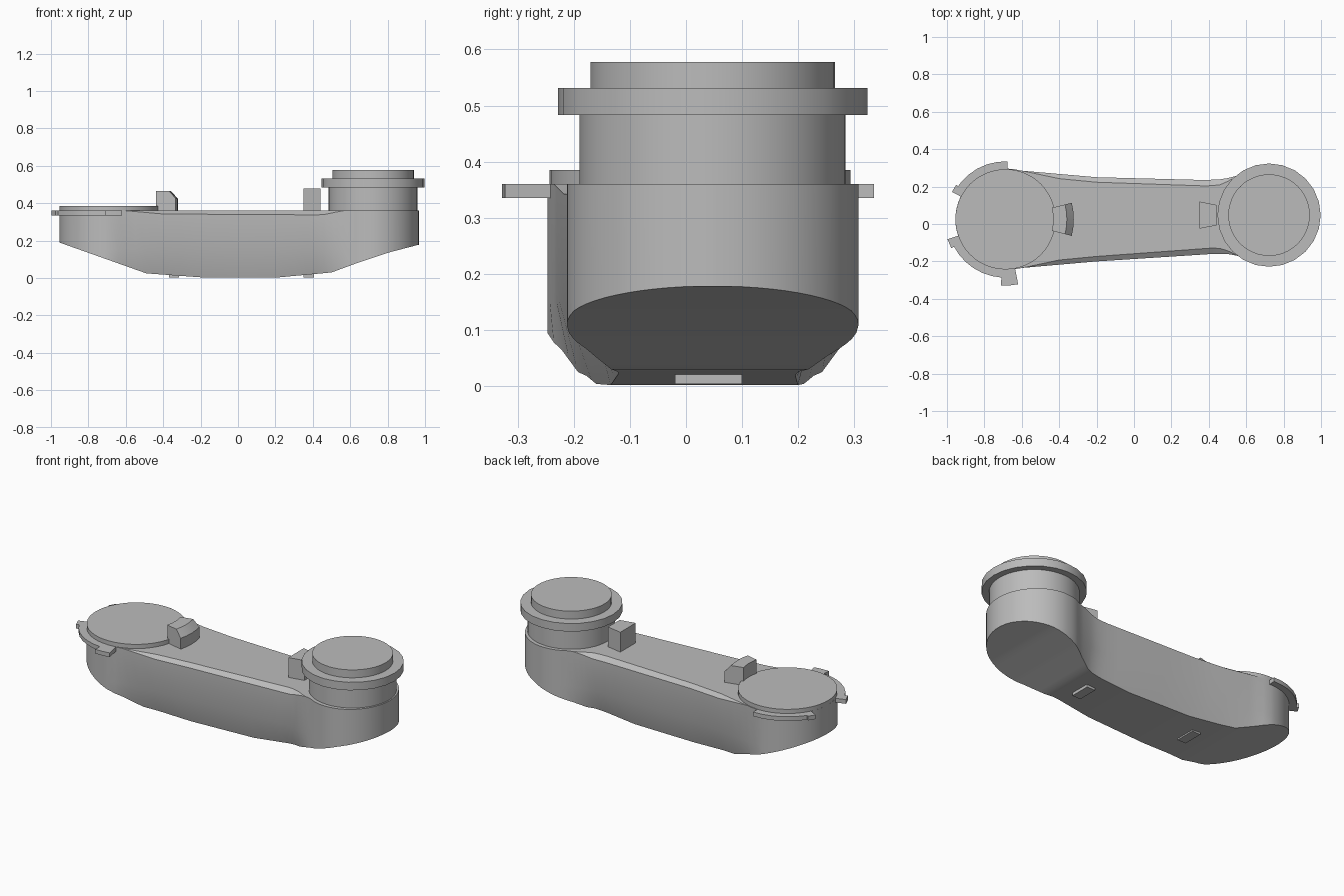
import bpy, bmesh, math

cube = bpy.data.objects.get("Cube")
if cube:
    bpy.data.objects.remove(cube)

grey = bpy.data.materials.new("plain_grey")
grey.use_nodes = True
grey.diffuse_color = (0.5, 0.5, 0.5, 1)
grey.node_tree.nodes["Principled BSDF"].inputs["Base Color"].default_value = (0.5, 0.5, 0.5, 1)

LEFT, LEFT_R = (-0.687, 0.025), 0.268      # centre and radius of the wide end
RIGHT, RIGHT_R = (0.722, 0.0475), 0.245    # centre and radius of the raised end


def finish(name, bm):
    bmesh.ops.remove_doubles(bm, verts=bm.verts, dist=0.0005)
    bmesh.ops.recalc_face_normals(bm, faces=bm.faces)
    mesh = bpy.data.meshes.new(name)
    bm.to_mesh(mesh)
    bm.free()
    obj = bpy.data.objects.new(name, mesh)
    bpy.context.collection.objects.link(obj)
    mesh.materials.append(grey)
    bpy.ops.object.select_all(action="DESELECT")
    obj.select_set(True)
    bpy.context.view_layer.objects.active = obj
    bpy.ops.object.shade_smooth_by_angle(angle=math.radians(30))
    return obj


def loft(name, rings):
    """Join equal rings of points and cap both ends."""
    bm = bmesh.new()
    rows = [[bm.verts.new(p) for p in ring] for ring in rings]
    n = len(rows[0])
    for a, b in zip(rows, rows[1:]):
        for i in range(n):
            bm.faces.new((a[i], a[(i + 1) % n], b[(i + 1) % n], b[i]))
    bm.faces.new(rows[0][::-1])
    bm.faces.new(rows[-1])
    return finish(name, bm)


def disc(name, centre, radius, low, high, sides):
    turn = [2 * math.pi * i / sides for i in range(sides)]
    return loft(name, [[(centre[0] + radius * math.cos(t), centre[1] + radius * math.sin(t), z)
                        for t in turn] for z in (low, high)])


def sector(name, centre, profile, start, end, steps):
    """Sweep a (radius, height) profile between two angles in degrees."""
    rings = []
    for i in range(steps + 1):
        t = math.radians(start + (end - start) * i / steps)
        rings.append([(centre[0] + r * math.cos(t), centre[1] + r * math.sin(t), z)
                      for r, z in profile])
    return loft(name, rings)


def lerp(points, x):
    if x <= points[0][0]:
        return points[0][1]
    for (x0, y0), (x1, y1) in zip(points, points[1:]):
        if x <= x1:
            return y0 + (y1 - y0) * (x - x0) / (x1 - x0)
    return points[-1][1]


# Body: cross-sections along x, round at the ends with a narrower bridge between
front_edge = [(-0.6, -0.235), (-0.2, -0.2), (0.42, -0.16), (0.5, -0.16), (0.58, -0.175)]
back_edge = [(-0.6, 0.285), (-0.2, 0.25), (0.38, 0.235), (0.48, 0.24), (0.58, 0.265)]
underside = [(-0.955, 0.19), (-0.49, 0.025), (-0.2, 0.004), (0.2, 0.002),
             (0.5, 0.03), (0.65, 0.085), (0.8, 0.135), (0.965, 0.178)]
taper = [(-0.68, 0), (-0.45, 0.04), (0.45, 0.04), (0.6, 0)]
shoulder = [(-0.6, 0), (-0.4, 0.025), (0.45, 0.032), (0.56, 0)]


def half_width(x, centre, rx, ry):
    return ry * math.sqrt(max(0, 1 - ((x - centre[0]) / rx) ** 2))


def section(x):
    wide_l = half_width(x, LEFT, LEFT_R, LEFT_R + 0.004)
    wide_r = half_width(x, RIGHT, RIGHT_R, 0.26)
    lows, highs = [LEFT[1] - wide_l], [LEFT[1] + wide_l]
    if x > 0:
        lows, highs = [RIGHT[1] - wide_r], [RIGHT[1] + wide_r]
    if -0.6 <= x <= 0.57:
        lows.append(lerp(front_edge, x))
        highs.append(lerp(back_edge, x))
    y0, y1 = min(lows), max(highs)
    s, t, z = lerp(shoulder, x), lerp(taper, x), lerp(underside, x)
    side = 0.36 - 0.7 * s
    return [(x, y0 + s, 0.36), (x, y0, side), (x, y0, max(0.15, z)), (x, y0 + t, z),
            (x, y1 - t, z), (x, y1, max(0.15, z)), (x, y1, side), (x, y1 - s, 0.36)]


quarter = [math.radians(6 * i) for i in range(16)]
stations = {LEFT[0] - LEFT_R * math.cos(t) * 0.99999 for t in quarter}
stations |= {RIGHT[0] + RIGHT_R * math.cos(t) * 0.99999 for t in quarter}
stations |= {-0.64, -0.6, -0.55, -0.49, -0.4, -0.3, -0.2, 0, 0.2, 0.3, 0.38, 0.42,
             0.46, 0.5, 0.53, 0.565, 0.6, 0.63, 0.65, 0.68}
loft("body", [section(x) for x in sorted(stations)])

# Raised round post with a flange
disc("post_neck", RIGHT, 0.237, 0.35, 0.485, 48)
disc("post_flange", RIGHT, 0.276, 0.483, 0.531, 24)
disc("post_cap", RIGHT, 0.218, 0.53, 0.578, 48)

# Flat disc with locking tabs around it
disc("flat_disc", LEFT, LEFT_R, 0.35, 0.385, 48)


def band(inner, outer):
    return [(inner, 0.335), (outer, 0.335), (outer, 0.36), (inner, 0.36)]


sector("back_tab", LEFT, band(0.25, 0.31), 88, 150, 6)
sector("back_tab_lip", LEFT, band(0.25, 0.322), 145, 153, 1)
sector("front_tab", LEFT, band(0.25, 0.312), 207, 266, 6)
sector("front_tab_lip", LEFT, band(0.25, 0.328), 199, 208, 1)
sector("front_tab_stop", LEFT, band(0.25, 0.354), 266, 281, 2)

# Catches standing on the deck, each with a small foot under the body
sector("left_catch", LEFT, [(0.255, 0.34), (0.365, 0.34), (0.365, 0.425),
                            (0.328, 0.466), (0.255, 0.466)], -14, 14, 4)
sector("right_catch", RIGHT, [(0.285, 0.34), (0.38, 0.34), (0.38, 0.478),
                              (0.285, 0.478)], 169, 191, 1)


def foot(name, x0, x1, y0, y1):
    loft(name, [[(x0, y0, z), (x1, y0, z), (x1, y1, z), (x0, y1, z)] for z in (0.004, 0.05)])


foot("left_foot", -0.37, -0.315, -0.02, 0.1)
foot("right_foot", 0.35, 0.405, -0.02, 0.1)
